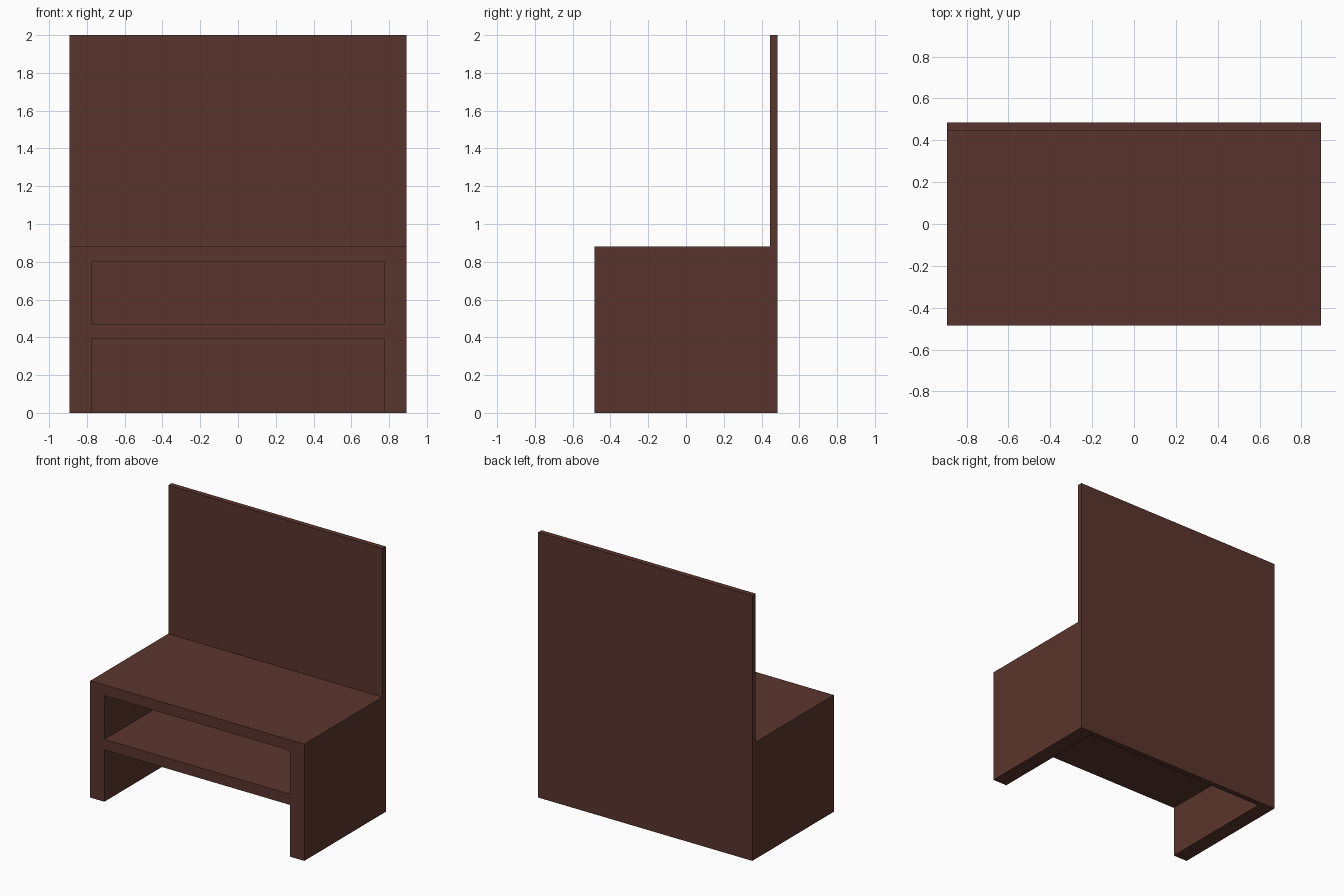
import bpy

old = bpy.data.objects.get("Cube")
if old:
    bpy.data.objects.remove(old, do_unlink=True)

# Dark brown wood
wood = bpy.data.materials.new("dark brown wood")
wood.use_nodes = True
color = (0.102, 0.036, 0.026, 1)
wood.diffuse_color = color
wood.node_tree.nodes["Principled BSDF"].inputs["Base Color"].default_value = color


def board(name, x, y, z):
    """Box spanning the (low, high) ranges along each axis."""
    spans = (x, y, z)
    bpy.ops.mesh.primitive_cube_add(size=1, location=[(a + b) / 2 for a, b in spans])
    obj = bpy.context.object
    obj.name = name
    obj.scale = [b - a for a, b in spans]
    bpy.ops.object.transform_apply(location=False, rotation=False, scale=True)
    obj.data.materials.append(wood)
    return obj


half_width, inner = 0.893, 0.775
front, back_face, back = -0.485, 0.445, 0.485
seat_height, thickness, shelf_top = 0.88, 0.08, 0.47
depth = (front, back_face)

# Tall back panel down to the floor
board("back_panel", (-half_width, half_width), (back_face, back), (0, 2))

# Thick sides
board("left_side", (inner, half_width), depth, (0, seat_height))
board("right_side", (-half_width, -inner), depth, (0, seat_height))

# Seat board and the shelf beneath it
for name, top in (("seat", seat_height), ("shelf", shelf_top)):
    board(name, (-inner, inner), depth, (top - thickness, top))
